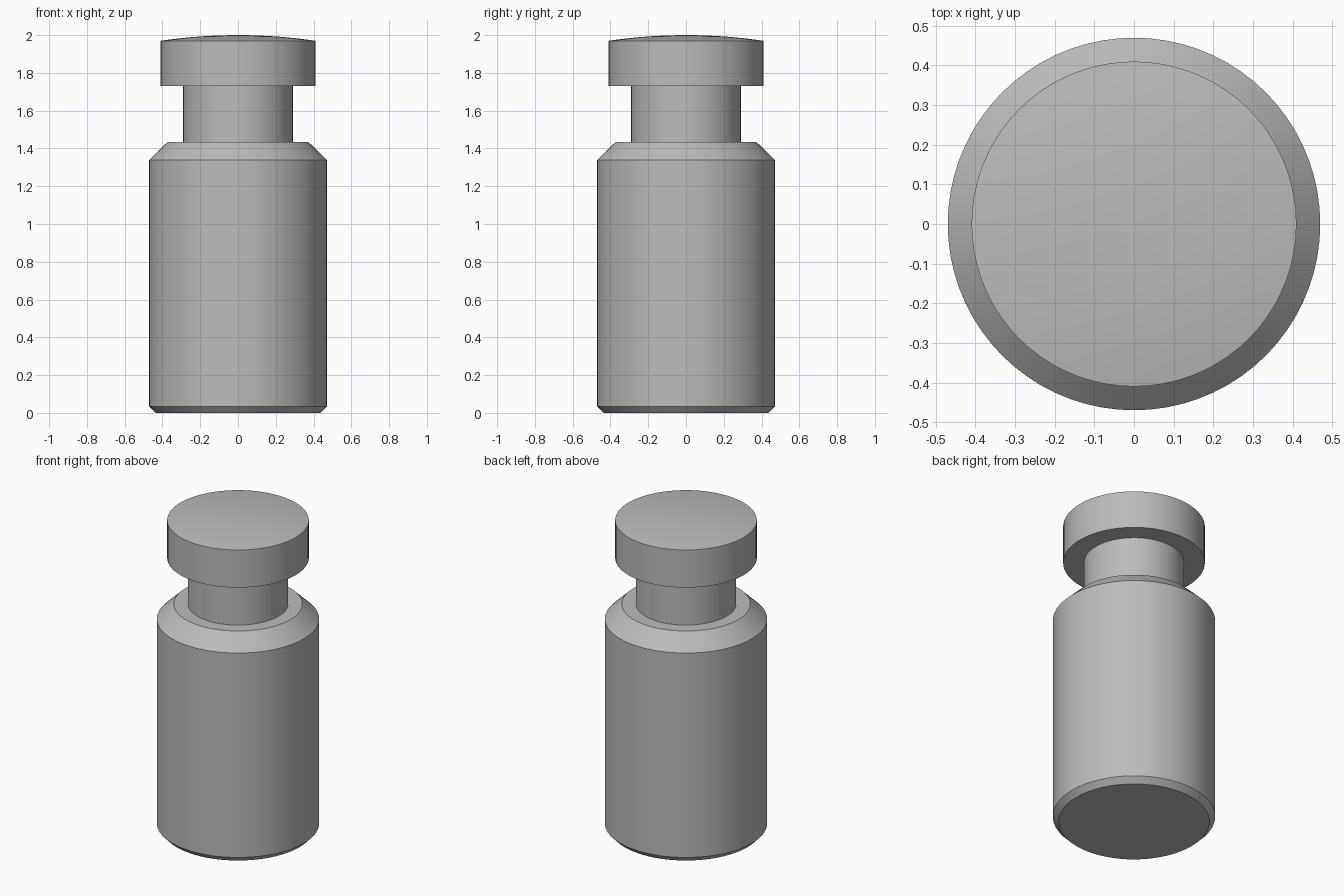
import bpy
import bmesh
from math import radians, sqrt
from mathutils import Matrix, Vector

SEGMENTS = 72

cube = bpy.data.objects.get("Cube")
if cube:
    bpy.data.objects.remove(cube, do_unlink=True)

steel = bpy.data.materials.new("grey steel")
steel.use_nodes = True
colour = (0.5, 0.5, 0.5, 1.0)
steel.diffuse_color = colour
steel.node_tree.nodes["Principled BSDF"].inputs["Base Color"].default_value = colour


def revolve(name, profile):
    """Spin a (radius, height) profile around the z axis."""
    bm = bmesh.new()
    verts = [bm.verts.new((r, 0, z)) for r, z in profile]
    edges = [bm.edges.new(pair) for pair in zip(verts, verts[1:])]
    bmesh.ops.spin(bm, geom=verts + edges, axis=(0, 0, 1), cent=(0, 0, 0),
                   angle=radians(360), steps=SEGMENTS, use_duplicate=False)
    bmesh.ops.remove_doubles(bm, verts=bm.verts, dist=0.0001)
    bmesh.ops.recalc_face_normals(bm, faces=bm.faces)
    mesh = bpy.data.meshes.new(name)
    bm.to_mesh(mesh)
    bm.free()
    mesh.materials.append(steel)
    obj = bpy.data.objects.new(name, mesh)
    bpy.context.collection.objects.link(obj)
    bpy.ops.object.select_all(action="DESELECT")
    obj.select_set(True)
    bpy.context.view_layer.objects.active = obj
    bpy.ops.object.shade_smooth_by_angle(angle=radians(20))
    return obj


neck_r, head_r, body_r = 0.29, 0.41, 0.47
shoulder_z, head_z, rim_z, top_z = 1.435, 1.73, 1.97, 2.0

# Chamfered main cylinder, open where the neck joins
revolve("body", [(0, 0), (0.437, 0), (body_r, 0.035), (body_r, 1.34),
                 (0.372, shoulder_z), (neck_r, shoulder_z)])

# Narrow neck
revolve("neck", [(neck_r, shoulder_z), (neck_r, head_z)])

# Head with a shallow spherical crown
rise = top_z - rim_z
crown_r = (head_r ** 2 + rise ** 2) / (2 * rise)
steps = 8
crown = [(r, top_z - crown_r + sqrt(crown_r ** 2 - r ** 2))
         for r in (head_r * (1 - i / steps) for i in range(steps + 1))]
revolve("head", [(neck_r, head_z), (head_r, head_z)] + crown)

# Make sure the open parts face outward
for name in ("body", "neck", "head"):
    mesh = bpy.data.objects[name].data
    wall = max(mesh.polygons, key=lambda p: p.area * (abs(p.normal.z) < 0.1))
    if wall.normal.dot(Vector((wall.center.x, wall.center.y, 0))) < 0:
        mesh.flip_normals()
